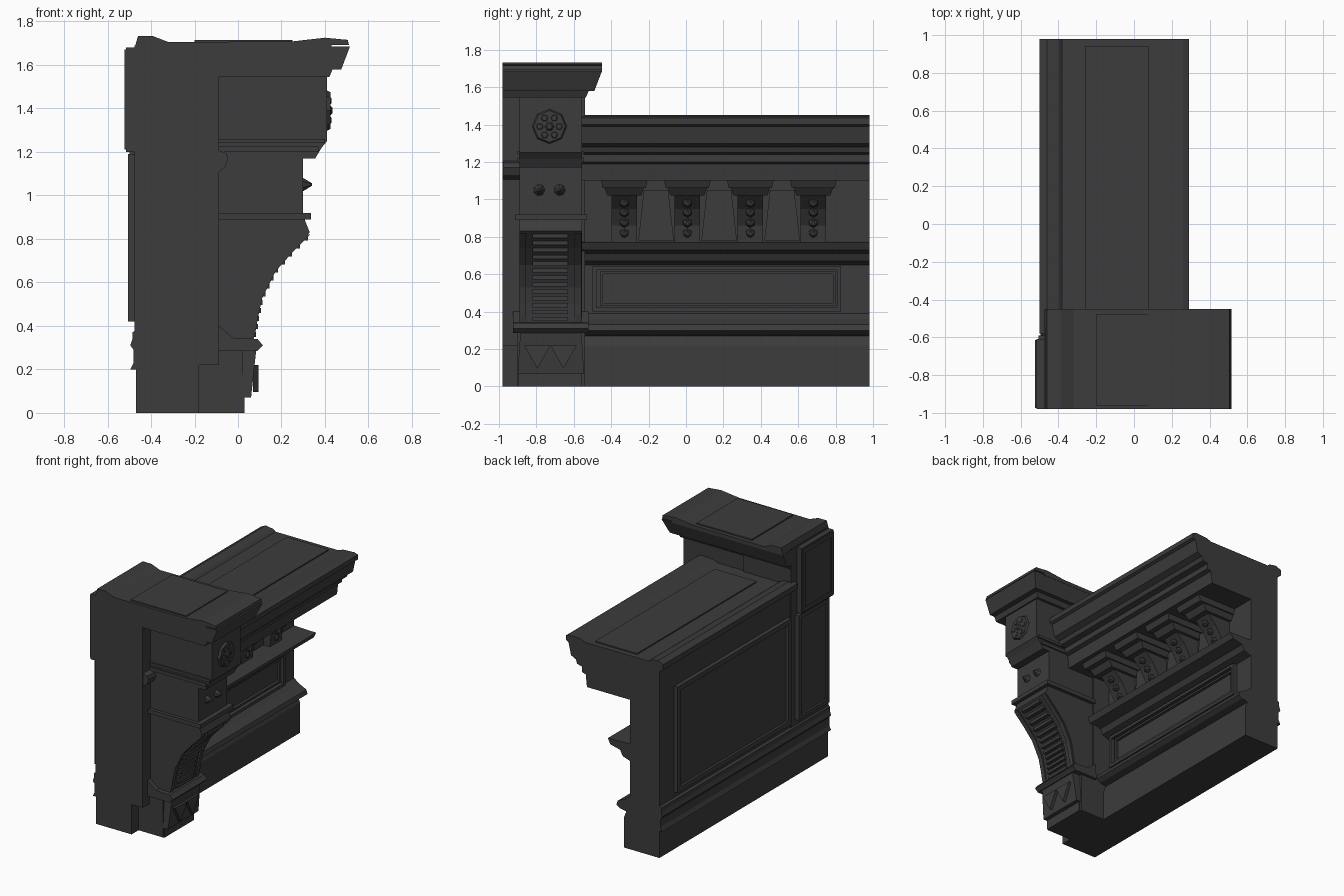
import bpy, bmesh, math
from mathutils import Vector

old = bpy.data.objects.get("Cube")
if old:
    bpy.data.objects.remove(old, do_unlink=True)

mat = bpy.data.materials.new("charcoal_stone")
mat.use_nodes = True
COLOR = (0.045, 0.045, 0.045, 1)
mat.diffuse_color = COLOR
bsdf = mat.node_tree.nodes["Principled BSDF"]
bsdf.inputs["Base Color"].default_value = COLOR
bsdf.inputs["Roughness"].default_value = 0.8


def finish(name, bm):
    bmesh.ops.recalc_face_normals(bm, faces=bm.faces)
    me = bpy.data.meshes.new(name)
    bm.to_mesh(me)
    bm.free()
    me.materials.append(mat)
    ob = bpy.data.objects.new(name, me)
    bpy.context.collection.objects.link(ob)
    return ob


def prism(name, pts, y0, y1):
    """Extrude an x-z outline along y."""
    bm = bmesh.new()
    f = bm.faces.new([bm.verts.new((x, y0, z)) for x, z in pts])
    ext = bmesh.ops.extrude_face_region(bm, geom=[f])["geom"]
    moved = [v for v in ext if isinstance(v, bmesh.types.BMVert)]
    bmesh.ops.translate(bm, verts=moved, vec=(0, y1 - y0, 0))
    return finish(name, bm)


def box(name, x, y, z, top=(0, 0, 0, 0)):
    """Box from ranges; top moves the upper x0, x1, y0, y1 edges."""
    bm = bmesh.new()
    bmesh.ops.create_cube(bm, size=1)
    for v in bm.verts:
        i, j, k = (int(c > 0) for c in v.co)
        v.co = (x[i] + k * top[i], y[j] + k * top[2 + j], z[k])
    return finish(name, bm)


def frame(name, x, y, z, w):
    """Rectangular moulding lying against a side face."""
    bm = bmesh.new()
    for a, b in (((y[0], y[1]), (z[0], z[0] + w)), ((y[0], y[1]), (z[1] - w, z[1])),
                 ((y[0], y[0] + w), (z[0] + w, z[1] - w)), ((y[1] - w, y[1]), (z[0] + w, z[1] - w))):
        made = bmesh.ops.create_cube(bm, size=1)["verts"]
        for v in made:
            i, j, k = (int(c > 0) for c in v.co)
            v.co = (x[i], a[j], b[k])
    return finish(name, bm)


def knob(name, pos, r, depth, sides, r2):
    """Short cone pointing toward +x."""
    bm = bmesh.new()
    bmesh.ops.create_cone(bm, cap_ends=True, segments=sides, radius1=r, radius2=r2, depth=depth)
    for v in bm.verts:
        x, y, z = v.co
        v.co = Vector(pos) + Vector((z + depth / 2, y, x))
    return finish(name, bm)


# Wall with base, ledge and cornice in one running profile
wall = [(-.47, 0), (-.18, 0), (-.18, .22), (-.2, .27), (-.15, .28), (-.12, .3), (-.13, .33), (-.19, .36),
        (-.23, .39), (-.23, .65), (-.17, .67), (-.15, .71), (-.07, .73), (-.05, .77), (-.23, .775),
        (-.23, 1.1), (.12, 1.1), (.13, 1.19), (.16, 1.2), (.16, 1.24), (.2, 1.25), (.21, 1.28),
        (.25, 1.3), (.27, 1.39), (.29, 1.4), (.29, 1.435), (.26, 1.445), (.17, 1.44), (.13, 1.425),
        (-.38, 1.425), (-.4, 1.44), (-.46, 1.45), (-.5, 1.43), (-.5, 1.39), (-.47, 1.37)]
prism("wall", wall, -.58, .98)
box("wall_top_panel", (-.26, .08), (-.45, .94), (1.42, 1.434))

# Ornate side panel
frame("panel_outer_frame", (-.24, -.195), (-.5, .83), (.4, .645), .022)
frame("panel_inner_frame", (-.24, -.21), (-.46, .8), (.432, .615), .015)

# Frieze brackets with beads
bracket = [(-.24, .77), (-.17, .77), (-.16, .86), (-.11, .95), (-.03, 1.03), (-.03, 1.06), (-.24, 1.06)]
for n in range(4):
    c = -.33 + n * .337
    prism("frieze_bracket", bracket, c - .068, c + .068)
    box("bracket_cap", (-.24, .0), (c - .09, c + .09), (1.02, 1.06), (0, .03, -.015, .015))
    box("bracket_cap_top", (-.24, .07), (c - .115, c + .115), (1.06, 1.105), (0, .02, -.01, .01))
    for x, z in ((-.17, .82), (-.15, .875), (-.115, .93), (-.07, .98)):
        bm = bmesh.new()
        bmesh.ops.create_icosphere(bm, subdivisions=1, radius=.027)
        bmesh.ops.translate(bm, verts=bm.verts, vec=(x, c, z))
        finish("bracket_bead", bm)
for n in range(3):
    c = -.16 + n * .337
    box("frieze_infill", (-.24, -.215), (c - .095, c + .095), (.78, 1.05), (0, 0, .03, -.03))

# Post pillar and plinth
box("post_plinth", (-.47, -.18), (-.98, -.54), (0, .22))
box("post_plinth_return", (-.2, .02), (-.9, -.54), (0, .29))
box("post_pillar", (-.475, -.09), (-.98, -.54), (.22, 1.69))

# Bracket column in front of the pillar
column = [(-.12, .3), (.06, .3), (.07, .36), (.08, .44), (.1, .53), (.16, .65), (.24, .74), (.33, .83),
          (.31, .88), (.3, .92), (.3, 1.17), (.355, 1.17), (.385, 1.22), (.41, 1.25), (.41, 1.56), (-.12, 1.56)]
prism("post_bracket", column, -.89, -.555)
box("string_course", (-.1, .335), (-.915, -.53), (.89, .92))
box("upper_moulding", (-.1, .37), (-.9, -.545), (1.2, 1.225))
box("upper_moulding_lip", (-.1, .4), (-.9, -.545), (1.24, 1.26))
box("lower_block", (-.1, .03), (-.895, -.555), (0, .07))
box("foot_block", (-.1, .06), (-.9, -.545), (.07, .3), (0, .025, .015, -.015))
collar = [(-.1, .285), (.09, .285), (.115, .31), (.09, .34), (-.02, .345), (-.09, .4)]
prism("collar", collar, -.925, -.52)
prism("pillar_notch", [(-.1, 1.1), (-.06, 1.13), (-.045, 1.17), (-.055, 1.195), (-.1, 1.21)], -.975, -.87)

# Raised zigzag triangles on the foot
for c in (-.795, -.655):
    bm = bmesh.new()
    outline = ((c - .07, .22), (c + .07, .22), (c, .095))
    near = [bm.verts.new((.07, y, z)) for y, z in outline]
    far = [bm.verts.new((.094, y, z)) for y, z in outline]
    bm.faces.new(near)
    bm.faces.new(far)
    for i in range(3):
        j = (i + 1) % 3
        bm.faces.new((near[i], near[j], far[j], far[i]))
    finish("foot_triangle", bm)

# Ribs climbing the curved face, between two side rails
curve = [(.06, .34), (.07, .38), (.08, .44), (.1, .53), (.16, .65), (.24, .74), (.32, .82)]


def curve_x(z):
    for (xa, za), (xb, zb) in zip(curve, curve[1:]):
        if z <= zb:
            return xa + (xb - xa) * (z - za) / (zb - za)
    return curve[-1][0]


for n in range(13):
    z = .36 + n * .037
    x = curve_x(z)
    box("curve_rib", (x - .03, x + .018), (-.82, -.63), (z - .011, z + .011))
for y0 in (-.89, -.595):
    rail = [(x + .012, z) for x, z in curve] + [(x - .02, z) for x, z in reversed(curve)]
    prism("curve_rail", rail, y0, y0 + .035)

# Rosette and studs
knob("rosette_disc", (.405, -.73, 1.39), .095, .02, 8, .085)
knob("rosette_heart", (.42, -.73, 1.39), .03, .015, 6, .015)
for n in range(6):
    a = n * math.tau / 6
    knob("rosette_petal", (.42, -.73 + .052 * math.cos(a), 1.39 + .052 * math.sin(a)), .024, .009, 6, .015)
for y in (-.785, -.675):
    knob("stud", (.295, y, 1.05), .034, .045, 7, .006)

# Post cap
box("cap_neck", (-.47, .42), (-.98, -.535), (1.545, 1.58), (0, .015, 0, .015))
box("cap_cornice", (-.475, .475), (-.98, -.49), (1.58, 1.685), (0, .04, 0, .04))
slab = [(-.475, 1.68), (.43, 1.68), (.43, 1.692), (.51, 1.692), (.505, 1.715), (.4, 1.725), (.25, 1.708),
        (-.32, 1.705), (-.39, 1.732), (-.46, 1.732)]
prism("cap_slab", slab, -.98, -.45)
box("cap_top_panel", (-.2, .25), (-.96, -.48), (1.7, 1.715))

# Plain side: panels and mouldings
side_mould = [(-.46, .2), (-.495, .2), (-.48, .23), (-.48, .29), (-.495, .31), (-.485, .34), (-.485, .37), (-.46, .39)]
prism("plain_side_moulding", side_mould, -.98, .98)
frame("plain_wall_frame", (-.5, -.465), (-.51, .81), (.42, 1.2), .035)
box("plain_wall_panel", (-.482, -.465), (-.475, .775), (.455, 1.165))
frame("plain_post_frame", (-.505, -.465), (-.95, -.59), (.42, 1.19), .03)
box("plain_post_panel", (-.49, -.465), (-.92, -.62), (.45, 1.16))
box("upper_post_panel", (-.515, -.465), (-.98, -.61), (1.2, 1.68))
frame("upper_post_frame", (-.523, -.51), (-.975, -.615), (1.21, 1.67), .03)
